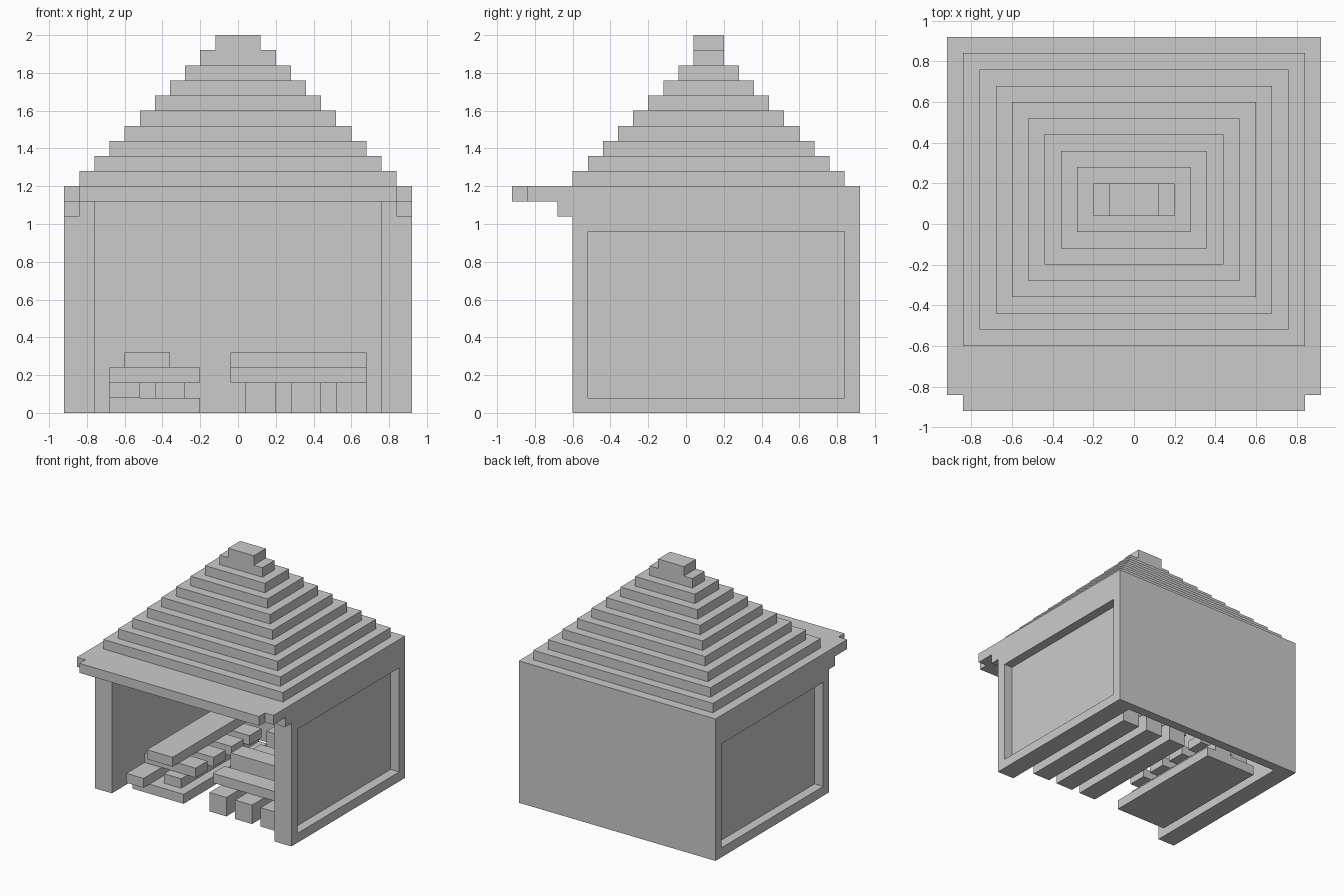
import bpy
import bmesh
from mathutils import Vector

if "Cube" in bpy.data.objects:
    bpy.data.objects.remove(bpy.data.objects["Cube"])

S = 0.08  # block size


def box(name, x, y, z):
    """Axis-aligned box from (min, max) pairs."""
    bm = bmesh.new()
    bmesh.ops.create_cube(bm, size=1)
    for v in bm.verts:
        v.co = Vector([(r[0] + r[1]) / 2 + c * (r[1] - r[0]) for c, r in zip(v.co, (x, y, z))])
    me = bpy.data.meshes.new(name)
    bm.to_mesh(me)
    bm.free()
    ob = bpy.data.objects.new(name, me)
    bpy.context.collection.objects.link(ob)
    return ob


def extrude_z(name, outline, z0, z1):
    """Flat outline pulled up into a solid."""
    bm = bmesh.new()
    face = bm.faces.new([bm.verts.new((x, y, z0)) for x, y in outline])
    new = bmesh.ops.extrude_face_region(bm, geom=[face])["geom"]
    for v in new:
        if isinstance(v, bmesh.types.BMVert):
            v.co.z = z1
    bmesh.ops.recalc_face_normals(bm, faces=bm.faces)
    me = bpy.data.meshes.new(name)
    bm.to_mesh(me)
    bm.free()
    ob = bpy.data.objects.new(name, me)
    bpy.context.collection.objects.link(ob)
    return ob


def span(side, a, b):
    return tuple(sorted((side * a, side * b)))


# Side walls with a recessed outer panel, and eave brackets
for label, s in (("left", -1), ("right", 1)):
    wall = box(label + "_wall", span(s, .76, .92), (-.6, .92), (0, 1.12))
    cutter = box(label + "_panel_cutter", span(s, .84, 1.0), (-.52, .84), (.08, .96))
    cutter.hide_render = True
    cutter.hide_set(True)
    mod = wall.modifiers.new("recess", "BOOLEAN")
    mod.operation = "DIFFERENCE"
    mod.solver = "EXACT"
    mod.object = cutter
    box(label + "_bracket", span(s, .84, .92), (-.68, -.6), (1.04, 1.12))

# Back wall
box("back_wall", (-.76, .76), (.84, .92), (0, 1.12))

# Roof plate with front overhang and notched corners
extrude_z("roof_plate", [(-.92, .92), (-.92, -.84), (-.84, -.84), (-.84, -.92),
                         (.84, -.92), (.84, -.84), (.92, -.84), (.92, .92)], 1.12, 1.2)

# Stepped roof and ridge cap
for i in range(9):
    w = .84 - i * S
    box(f"roof_step_{i + 1}", (-w, w), (-.6 + i * S, w), (1.2 + i * S, 1.28 + i * S))
box("ridge_cap", (-.12, .12), (.04, .20), (1.92, 2.0))

# Right stack: three bearers with crosswise boards
for i in range(3):
    x = .04 + i * .24
    box(f"right_bearer_{i + 1}", (x, x + .16), (-.44, .68), (0, .16))
for i, top in enumerate((.24, .32, .24, .32)):
    y = -.28 + i * .24
    box(f"right_cross_board_{i + 1}", (-.04, .68), (y, y + .16), (.16, top))

# Left stack: base slab, two bearers, crosswise boards and a top plank
box("left_base_slab", (-.68, -.20), (-.44, .68), (0, .08))
box("left_bearer_outer", (-.68, -.52), (-.52, .60), (.08, .16))
box("left_bearer_inner", (-.44, -.28), (-.36, .68), (.08, .16))
for i in range(4):
    y = -.28 + i * .24
    box(f"left_cross_board_{i + 1}", (-.68, -.20), (y, y + .16), (.16, .24))
box("left_top_plank", (-.60, -.36), (-.36, .68), (.24, .32))
